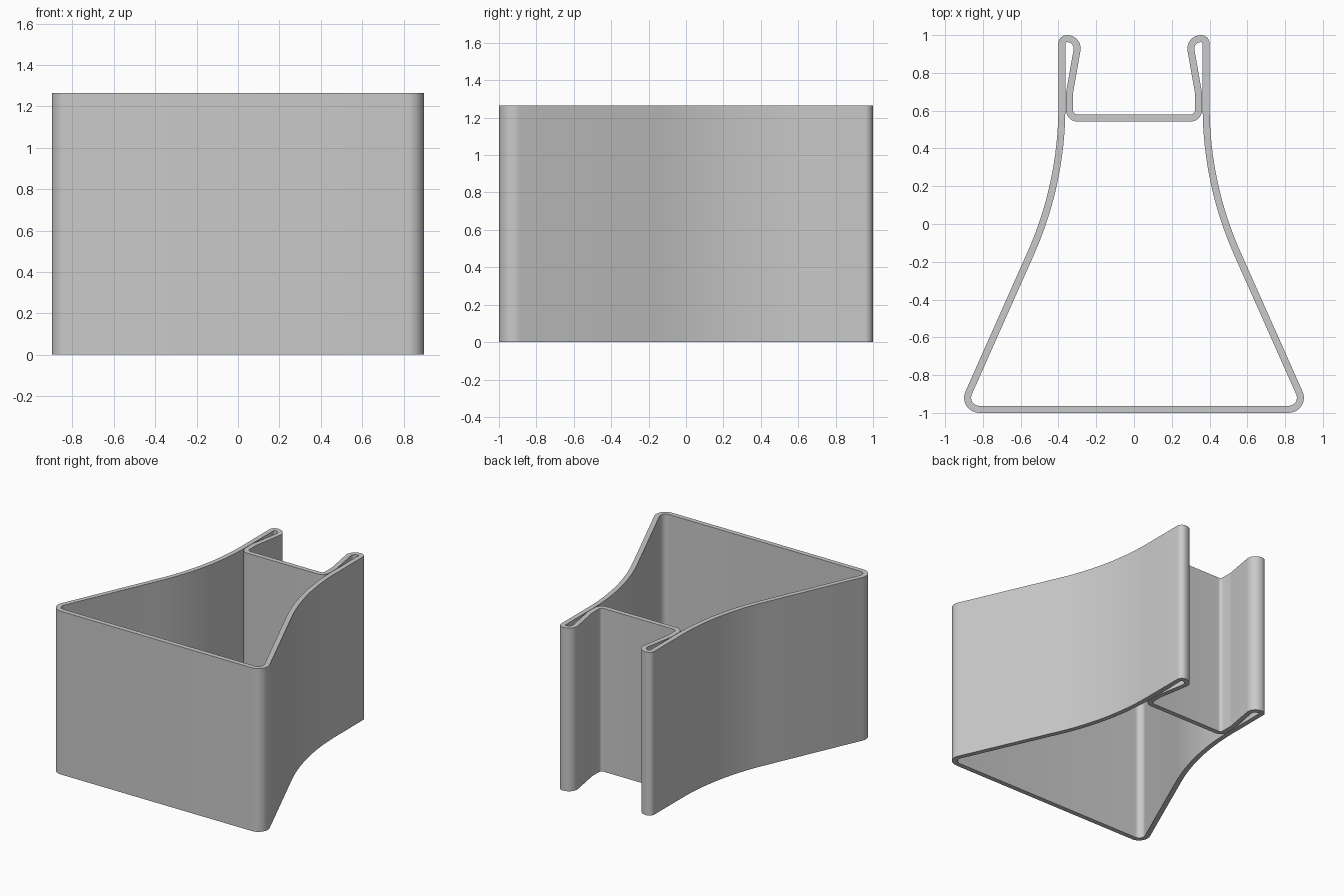
import bpy
import bmesh
from math import pi, tan, cos
from mathutils import Vector

HEIGHT = 1.265
THICKNESS = 0.037

if "Cube" in bpy.data.objects:
    bpy.data.objects.remove(bpy.data.objects["Cube"], do_unlink=True)

grey = bpy.data.materials.new("plain grey")
grey.use_nodes = True
colour = (0.59, 0.59, 0.59, 1)
grey.diffuse_color = colour
grey.node_tree.nodes["Principled BSDF"].inputs["Base Color"].default_value = colour

# Centreline corners of one half: x, y, bend radius, bend segments
half = [
    (0.914, -0.981, 0.0615, 12),   # front corner
    (0.382, 0.215, 1.905, 16),     # long sweep of the side wall
    (0.382, 0.981, 0.025, 8),      # outer corner of the hook
    (0.291, 0.981, 0.052, 12),     # inner corner of the hook
    (0.342, 0.69, 0.15, 6),        # kink of the lip
    (0.342, 0.561, 0.043, 10),     # corner of the channel floor
]
corners = half + [(-x, y, r, n) for x, y, r, n in reversed(half)]


def fillet(before, corner, after, radius, steps):
    """Round a corner with an arc of the given radius."""
    a = (before - corner).normalized()
    b = (after - corner).normalized()
    turn = pi - a.angle(b)
    reach = radius * tan(turn / 2)
    centre = corner + (a + b).normalized() * radius / cos(turn / 2)
    first = (corner + a * reach - centre).normalized()
    last = (corner + b * reach - centre).normalized()
    return [centre + first.slerp(last, i / steps).normalized() * radius
            for i in range(steps + 1)]


points = [Vector((x, y)) for x, y, r, n in corners]
path = []
for i, (x, y, r, n) in enumerate(corners):
    path += fillet(points[i - 1], points[i], points[(i + 1) % len(points)], r, n)


def offset(distance):
    """Shift the closed path sideways, mitred at every point."""
    result = []
    for i, p in enumerate(path):
        d0 = (p - path[i - 1]).normalized()
        d1 = (path[(i + 1) % len(path)] - p).normalized()
        n0, n1 = Vector((d0.y, -d0.x)), Vector((d1.y, -d1.x))
        mitre = (n0 + n1).normalized()
        result.append(p + mitre * distance / mitre.dot(n0))
    return result


# Bent strip: flat ring profile, extruded upwards
bm = bmesh.new()
outer, inner = [[bm.verts.new((p.x, p.y, 0)) for p in offset(s * THICKNESS / 2)]
                for s in (1, -1)]
for i in range(len(path)):
    bm.faces.new((outer[i - 1], outer[i], inner[i], inner[i - 1]))
grown = bmesh.ops.extrude_face_region(bm, geom=bm.faces[:])
raised = [g for g in grown["geom"] if isinstance(g, bmesh.types.BMVert)]
bmesh.ops.translate(bm, verts=raised, vec=(0, 0, HEIGHT))
bmesh.ops.recalc_face_normals(bm, faces=bm.faces[:])

mesh = bpy.data.meshes.new("bent_strip_clip")
bm.to_mesh(mesh)
bm.free()
mesh.materials.append(grey)
clip = bpy.data.objects.new("bent_strip_clip", mesh)
bpy.context.collection.objects.link(clip)

bpy.ops.object.select_all(action="DESELECT")
clip.select_set(True)
bpy.context.view_layer.objects.active = clip
bpy.ops.object.shade_smooth_by_angle(angle=pi / 6)
